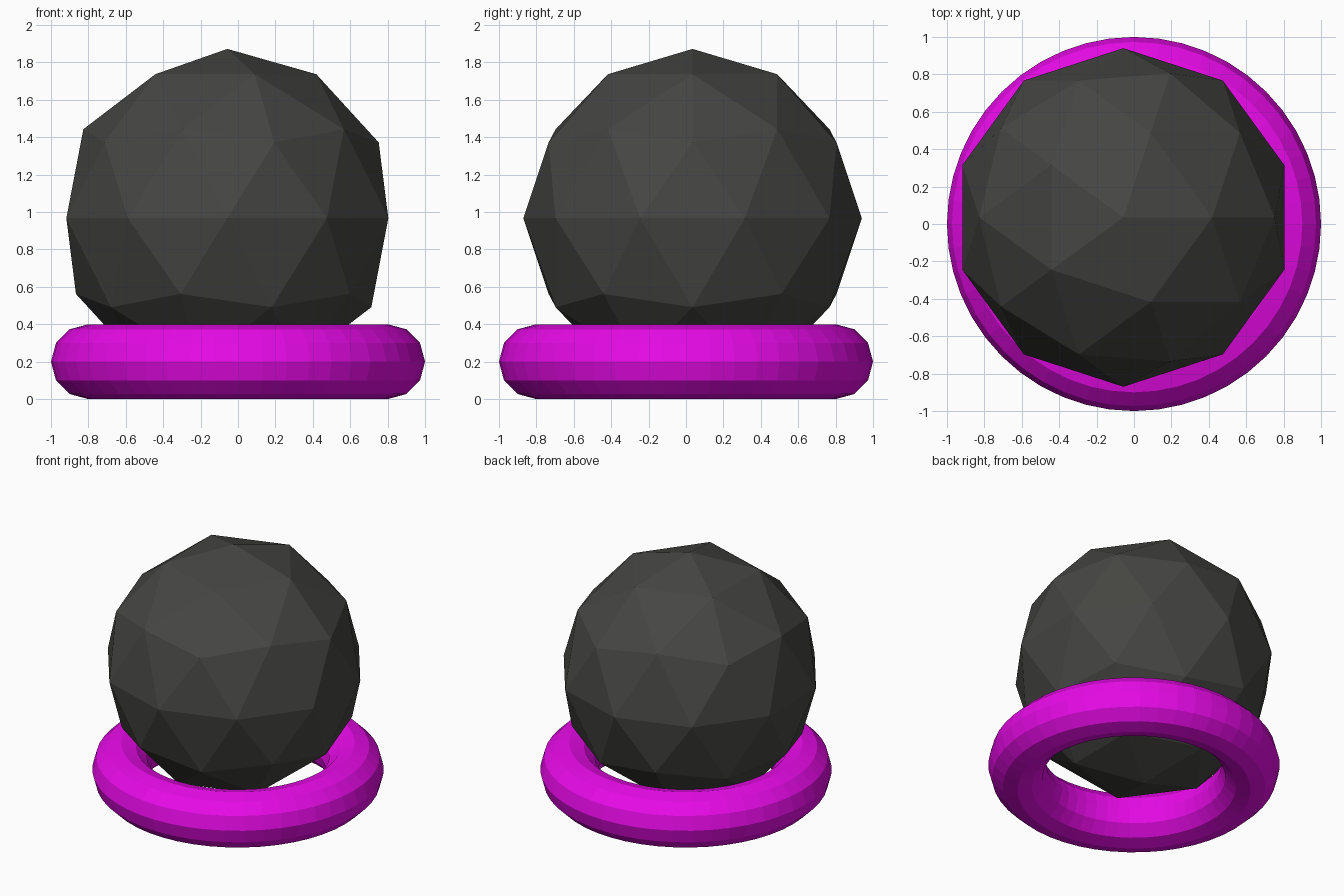
import bpy

if "Cube" in bpy.data.objects:
    bpy.data.objects.remove(bpy.data.objects["Cube"])


def paint(obj, name, rgb):
    mat = bpy.data.materials.new(name)
    mat.diffuse_color = (*rgb, 1)
    mat.use_nodes = True
    mat.node_tree.nodes["Principled BSDF"].inputs["Base Color"].default_value = mat.diffuse_color
    obj.data.materials.append(mat)


# Ring base, flat faces
bpy.ops.mesh.primitive_torus_add(
    major_radius=0.8, minor_radius=0.2, major_segments=48,
    minor_segments=12, location=(0, 0, 0.2))
ring = bpy.context.object
ring.name = "ring_base"
paint(ring, "magenta", (0.8, 0.003, 0.8))

# Faceted ball resting slightly off-centre in the ring
bpy.ops.mesh.primitive_ico_sphere_add(
    subdivisions=2, radius=0.905, location=(-0.057, 0.035, 0.967))
ball = bpy.context.object
ball.name = "faceted_ball"
paint(ball, "charcoal", (0.06, 0.06, 0.056))
